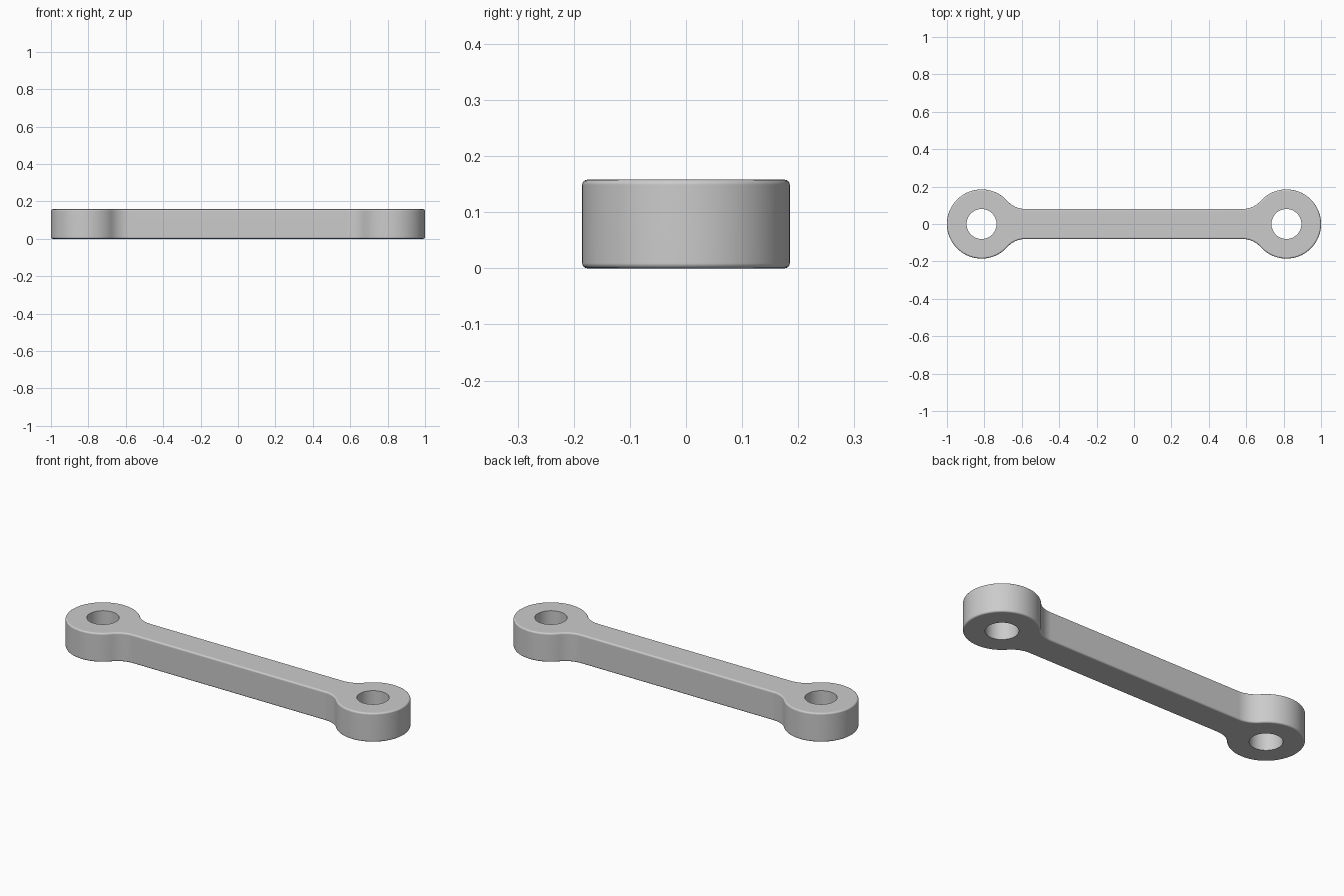
import bpy, bmesh
from math import sin, cos, atan2, sqrt, pi, radians

if "Cube" in bpy.data.objects:
    bpy.data.objects.remove(bpy.data.objects["Cube"], do_unlink=True)

EYE_X, EYE_R, HOLE_R = 0.815, 0.185, 0.08
BAR_HALF, FILLET, HEIGHT, ROUND = 0.08, 0.13, 0.158, 0.009

grey = bpy.data.materials.new("plain grey")
grey.use_nodes = True
colour = (0.6, 0.6, 0.6, 1)
grey.diffuse_color = colour
grey.node_tree.nodes["Principled BSDF"].inputs["Base Color"].default_value = colour


def arc(cx, cy, r, start, end, steps):
    angles = [start + (end - start) * i / steps for i in range(steps + 1)]
    return [(cx + r * cos(a), cy + r * sin(a)) for a in angles]


def mesh_object(name, bm):
    mesh = bpy.data.meshes.new(name)
    bm.to_mesh(mesh)
    bm.free()
    mesh.materials.append(grey)
    obj = bpy.data.objects.new(name, mesh)
    bpy.context.collection.objects.link(obj)
    return obj


# One quarter of the outline: round eye, then a fillet tangent to eye and bar
fillet_y = BAR_HALF + FILLET
reach = sqrt((EYE_R + FILLET) ** 2 - fillet_y ** 2)
touch = atan2(fillet_y, -reach)
quarter = arc(EYE_X, 0, EYE_R, 0, touch, 36)
quarter += arc(EYE_X - reach, fillet_y, FILLET, touch - pi, -pi / 2, 10)[1:]

# Mirror the quarter into a closed outline
outline = quarter + [(-x, y) for x, y in reversed(quarter)]
outline += [(-x, -y) for x, y in quarter[1:]]
outline += [(x, -y) for x, y in reversed(quarter[1:])]

# Link body: extruded outline with rounded rims
bm = bmesh.new()
base = bm.faces.new([bm.verts.new((x, y, 0)) for x, y in outline])
lid = bmesh.ops.extrude_face_region(bm, geom=[base], use_keep_orig=True)
bmesh.ops.translate(bm, vec=(0, 0, HEIGHT),
                    verts=[g for g in lid["geom"] if isinstance(g, bmesh.types.BMVert)])
bmesh.ops.recalc_face_normals(bm, faces=bm.faces)
rims = [e for e in bm.edges if abs(e.verts[0].co.z - e.verts[1].co.z) < ROUND]
bmesh.ops.bevel(bm, geom=rims, offset=ROUND, segments=4, profile=0.5, affect='EDGES')
link = mesh_object("connecting_link", bm)

bpy.ops.object.select_all(action='DESELECT')
link.select_set(True)
bpy.context.view_layer.objects.active = link

# Through holes in both eyes
for side in (-1, 1):
    bm = bmesh.new()
    bmesh.ops.create_cone(bm, cap_ends=True, segments=64, radius1=HOLE_R,
                          radius2=HOLE_R, depth=HEIGHT * 2)
    cutter = mesh_object("hole_cutter", bm)
    cutter.location = (side * EYE_X, 0, HEIGHT / 2)
    cutter.hide_render = True
    bpy.context.view_layer.update()
    cut = link.modifiers.new("hole", 'BOOLEAN')
    cut.operation = 'DIFFERENCE'
    cut.solver = 'EXACT'
    cut.object = cutter
    bpy.ops.object.modifier_apply(modifier=cut.name)
    bpy.data.objects.remove(cutter, do_unlink=True)

# Smooth walls, crisp hole edges, flat top and bottom
bpy.ops.object.shade_smooth_by_angle(angle=radians(35))
flat = link.modifiers.new("flat_faces", 'WEIGHTED_NORMAL')
flat.keep_sharp = True
